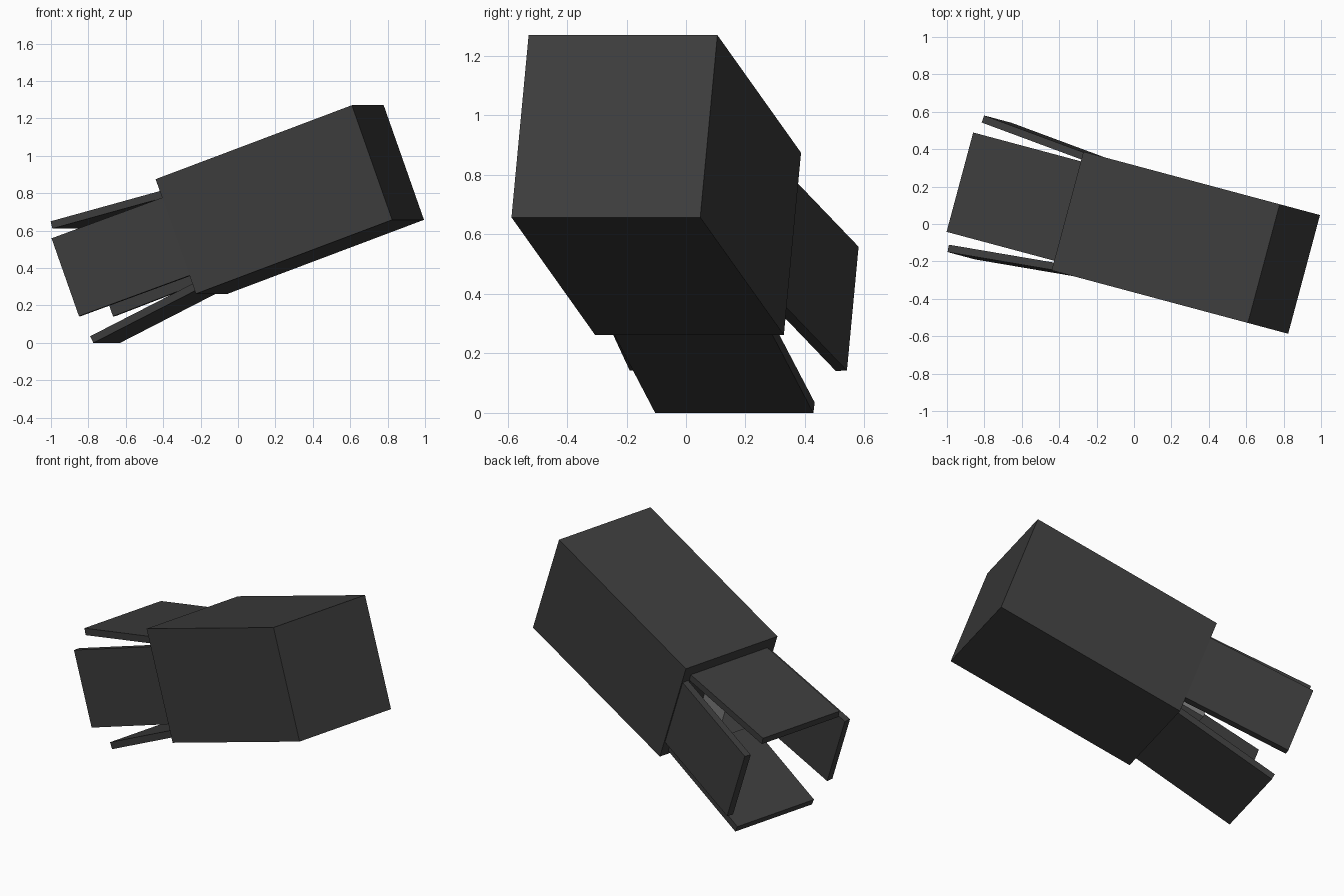
import bpy, math
from mathutils import Matrix, Vector

if "Cube" in bpy.data.objects:
    bpy.data.objects.remove(bpy.data.objects["Cube"])

# Tilted frame shared by every part: local x runs along the body
FRAME = (Matrix.Translation((0.277, -0.10, 0.766))
         @ Matrix.Rotation(math.radians(-15), 4, 'Z')
         @ Matrix.Rotation(math.radians(-20), 4, 'Y'))
BACK, TIP, THICK, OVERLAP = -0.578, -1.215, 0.04, 0.03


def material(name, v):
    m = bpy.data.materials.new(name)
    m.diffuse_color = (v, v, v, 1)
    m.use_nodes = True
    m.node_tree.nodes["Principled BSDF"].inputs["Base Color"].default_value = m.diffuse_color
    return m


dark = material("dark_grey", 0.045)
light = material("light_grey", 0.2)


def box(name, matrix, size, mat):
    bpy.ops.mesh.primitive_cube_add(size=1)
    ob = bpy.context.object
    ob.name = name
    ob.data.transform(FRAME @ matrix @ Matrix.Diagonal((*size, 1)))
    ob.data.materials.append(mat)
    return ob


# Main body
box("body", Matrix.Identity(4), (1.156, 0.657, 0.652), dark)

# Short core between the flaps
box("inner_core", Matrix.Translation((BACK - 0.08, 0, 0)), (0.2, 0.24, 0.24), light)


def flap(name, roll, root, end, width):
    """Thin plate flaring from offset root to offset end, turned about the body axis."""
    a = Vector((BACK, 0, root))
    b = Vector((TIP, 0, end))
    along = (a - b).normalized()
    normal = Vector((-along.z, 0, along.x))
    a += along * OVERLAP
    centre = (a + b) / 2 - normal * THICK / 2
    pitch = math.atan2(along.z, along.x)
    m = (Matrix.Rotation(math.radians(roll), 4, 'X')
         @ Matrix.Translation(centre) @ Matrix.Rotation(-pitch, 4, 'Y'))
    box(name, m, ((a - b).length, width, THICK), dark)


# Four flared flaps
flap("top_flap", 0, 0.262, 0.318, 0.55)
flap("bottom_flap", 180, 0.303, 0.374, 0.55)
for side, roll in (("front", 90), ("back", -90)):
    flap(side + "_flap", roll, 0.322, 0.378, 0.443)
